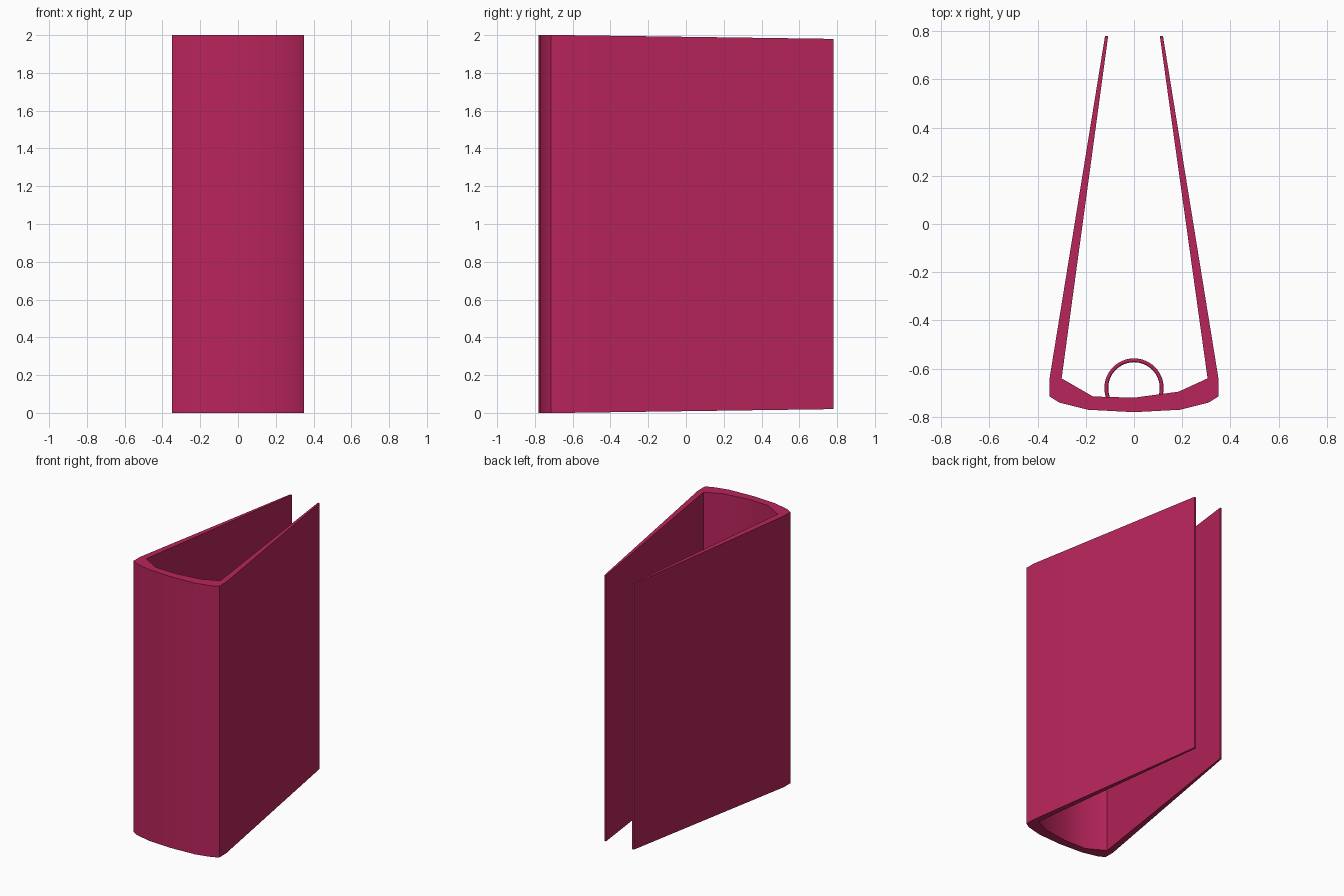
import bpy, bmesh, math

if "Cube" in bpy.data.objects:
    bpy.data.objects.remove(bpy.data.objects["Cube"])

mat = bpy.data.materials.new("crimson")
mat.diffuse_color = (0.48, 0.018, 0.105, 1)
mat.use_nodes = True
mat.node_tree.nodes["Principled BSDF"].inputs["Base Color"].default_value = mat.diffuse_color


def finish(obj, angle):
    obj.data.materials.append(mat)
    bpy.ops.object.select_all(action='DESELECT')
    obj.select_set(True)
    bpy.context.view_layer.objects.active = obj
    bpy.ops.object.shade_smooth_by_angle(angle=math.radians(angle))


# Plan outline of the wrap-around cover: right board, curved spine, left board
outer = [(0.12, 0.78), (0.35, -0.64), (0.35, -0.715), (0.31, -0.74), (0.19, -0.77),
         (0, -0.78), (-0.19, -0.77), (-0.31, -0.74), (-0.35, -0.715), (-0.35, -0.64), (-0.12, 0.78)]
inner = [(-0.107, 0.78), (-0.30, -0.64), (-0.17, -0.715), (0, -0.72),
         (0.185, -0.695), (0.305, -0.64), (0.107, 0.78)]
outline = outer + inner
n, k = len(outline), len(outer)

bm = bmesh.new()
rings = []
for top in (False, True):
    row = []
    for x, y in outline:
        inset = 0.02 if y > 0 else 0.0   # boards get slightly shorter at the open edge
        row.append(bm.verts.new((x, y, 2 - inset if top else inset)))
    rings.append(row)
low, high = rings
for i in range(n):
    j = (i + 1) % n
    bm.faces.new((low[i], low[j], high[j], high[i]))
for row in rings:
    bm.faces.new((row[0], row[1], row[n - 2], row[n - 1]))        # right board edge
    bm.faces.new((row[k - 2], row[k - 1], row[k], row[k + 1]))    # left board edge
    bm.faces.new(row[1:k - 1] + row[k + 1:n - 1])                 # spine edge
bmesh.ops.recalc_face_normals(bm, faces=bm.faces)
mesh = bpy.data.meshes.new("binder_cover")
bm.to_mesh(mesh)
bm.free()
cover = bpy.data.objects.new("binder_cover", mesh)
bpy.context.collection.objects.link(cover)
finish(cover, 30)


# Paper rings fixed to the inside of the spine
def paper_ring(name, z, radius=0.115, tube=0.008, steps=28, sides=8):
    bm = bmesh.new()
    loops = []
    for s in range(steps + 1):
        a = math.radians(-30 + 240 * s / steps)
        loop = []
        for t in range(sides):
            b = 2 * math.pi * t / sides
            r = radius + tube * math.cos(b)
            loop.append(bm.verts.new((r * math.cos(a), -0.68 + r * math.sin(a), z + tube * math.sin(b))))
        loops.append(loop)
    for p, q in zip(loops, loops[1:]):
        for t in range(sides):
            u = (t + 1) % sides
            bm.faces.new((p[t], p[u], q[u], q[t]))
    bm.faces.new(loops[0])
    bm.faces.new(loops[-1])
    bmesh.ops.recalc_face_normals(bm, faces=bm.faces)
    mesh = bpy.data.meshes.new(name)
    bm.to_mesh(mesh)
    bm.free()
    obj = bpy.data.objects.new(name, mesh)
    bpy.context.collection.objects.link(obj)
    finish(obj, 50)


for label, z in (("lower", 0.35), ("middle", 1.0), ("upper", 1.65)):
    paper_ring(label + "_ring", z)
